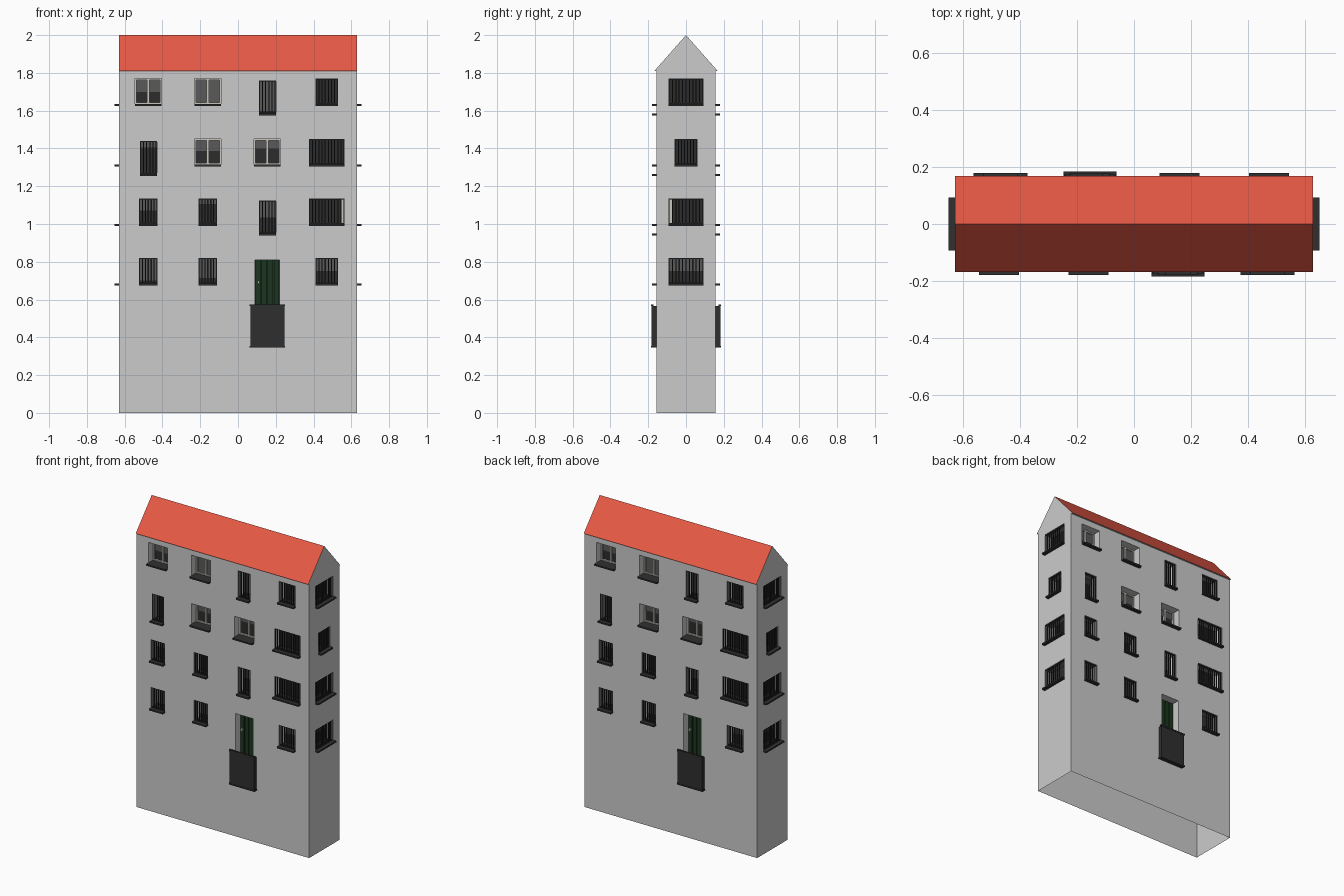
import bpy, bmesh, math
from mathutils import Matrix, Vector

if "Cube" in bpy.data.objects:
    bpy.data.objects.remove(bpy.data.objects["Cube"])

HX, HY, EAVE, RIDGE, DEEP = 0.63, 0.157, 1.81, 2.0, 0.06
COLORS = {
    "roof": (0.8, 0.1, 0.06, 1), "window_glass": (0.025, 0.025, 0.025, 1),
    "blinds": (0.1, 0.1, 0.1, 1), "window_frames": (0.6, 0.57, 0.52, 1),
    "sills": (0.03, 0.03, 0.03, 1), "window_bars": (0.02, 0.02, 0.02, 1),
    "doors": (0.012, 0.035, 0.014, 1), "balconies": (0.028, 0.028, 0.028, 1),
    "door_handles": (0.6, 0.6, 0.45, 1),
}
parts = {}


def part(name):
    return parts.setdefault(name, bmesh.new())


def face(name, M, pts):
    bm = part(name)
    bm.faces.new([bm.verts.new(M @ Vector(p)) for p in pts])


def box(name, M, u0, u1, w0, w1, z0, z1):
    # wall space: u = right, w = outward from the wall, z = up
    c = Vector(((u0 + u1) / 2, -(w0 + w1) / 2, (z0 + z1) / 2))
    S = Matrix.Diagonal((u1 - u0, w1 - w0, z1 - z0, 1))
    bmesh.ops.create_cube(part(name), size=1, matrix=M @ Matrix.Translation(c) @ S)


def wall(M, half, openings):
    # flat wall as a grid with the openings left out, plus their reveals
    us = sorted({-half, half, *[e for o in openings for e in o[:2]]})
    zs = sorted({0, EAVE, *[e for o in openings for e in o[2:4]]})
    for a, b in zip(us, us[1:]):
        for c, d in zip(zs, zs[1:]):
            u, z = (a + b) / 2, (c + d) / 2
            if not any(o[0] < u < o[1] and o[2] < z < o[3] for o in openings):
                face("walls", M, [(a, 0, c), (b, 0, c), (b, 0, d), (a, 0, d)])
    for a, b, c, d in openings:
        ring = [(a, c), (b, c), (b, d), (a, d)]
        for (p, q), (r, s) in zip(ring, ring[1:] + ring[:1]):
            face("walls", M, [(p, 0, q), (p, DEEP, q), (r, DEEP, s), (r, 0, s)])


def window(M, u0, u1, z0, z1, kind, blind):
    face("window_glass", M, [(u0, DEEP, z0), (u1, DEEP, z0), (u1, DEEP, z1), (u0, DEEP, z1)])
    box("sills", M, u0, u1, -DEEP, 0.023, z0 - 0.005, z0 + 0.005)
    if blind:
        y = DEEP - 0.004
        zb = z1 - (z1 - z0) * blind
        face("blinds", M, [(u0, y, zb), (u1, y, zb), (u1, y, z1), (u0, y, z1)])
    if kind == "frame":
        m, t, w = (u0 + u1) / 2, 0.008, (-DEEP, -DEEP + 0.012)
        for a, b in ((u0, u0 + t), (m - t * 0.7, m + t * 0.7), (u1 - t, u1)):
            box("window_frames", M, a, b, *w, z0, z1)
        box("window_frames", M, u0, u1, *w, z0 + 0.004, z0 + 0.012)
        box("window_frames", M, u0, u1, *w, z1 - t, z1)
        return
    if kind in ("gap_right", "gap_left"):
        a, b = (u1 - 0.022, u1) if kind == "gap_right" else (u0, u0 + 0.022)
        box("window_frames", M, a, b, -DEEP, -DEEP + 0.008, z0, z1)
    # vertical security bars between two rails
    n = round((u1 - u0) / 0.018)
    for i in range(n + 1):
        u = u0 + 0.003 + (u1 - u0 - 0.006) * i / n
        box("window_bars", M, u - 0.0028, u + 0.0028, -0.009, -0.003, z0, z1)
    for z in (z0 + 0.008, z1 - 0.003):
        box("window_bars", M, u0, u1, -0.009, -0.003, z - 0.003, z + 0.003)


def door(M, u0, u1, z0, z1):
    face("doors", M, [(u0, DEEP, z0), (u1, DEEP, z0), (u1, DEEP, z1), (u0, DEEP, z1)])
    p = (u1 - u0) / 4
    for i in range(4):
        box("doors", M, u0 + p * i + 0.002, u0 + p * (i + 1) - 0.002, -DEEP, -DEEP + 0.01, z0, z1)
    box("door_handles", M, u0 + 0.012, u0 + 0.024, -DEEP + 0.01, -DEEP + 0.02, 0.685, 0.697)
    # shallow balcony: floor, front panel, sides and hand rail
    a, b, zb, zt, w = 0.062, 0.248, 0.345, 0.575, 0.028
    box("balconies", M, a, b, 0, w, zb, zb + 0.01)
    box("balconies", M, a + 0.003, b - 0.003, w - 0.008, w - 0.002, zb, zt - 0.01)
    for s in (a + 0.003, b - 0.009):
        box("balconies", M, s, s + 0.006, 0, w - 0.008, zb, zt - 0.01)
    box("balconies", M, a, b, w - 0.012, w, zt - 0.01, zt)


# openings: centre, width, bottom, height, kind, blind fraction
C = (-0.475, -0.16, 0.155, 0.47)
FRONT = [
    (C[0], .14, 1.63, .14, "frame", .5), (C[1], .14, 1.63, .14, "frame", 1),
    (C[2], .09, 1.58, .18, "bars", .9), (C[3], .12, 1.63, .14, "bars", 0),
    (C[0], .09, 1.26, .18, "bars", .2), (C[1], .14, 1.31, .14, "frame", .45),
    (C[2], .14, 1.31, .14, "frame", .35), (C[3], .19, 1.31, .14, "bars", 0),
    (C[0], .10, .995, .14, "bars", .45), (C[1], .10, .995, .14, "bars", .2),
    (C[2], .09, .945, .18, "bars", .5), (C[3], .19, .995, .14, "gap_right", 0),
    (C[0], .10, .68, .14, "bars", .85), (C[1], .10, .68, .14, "bars", .75),
    (C[2], .13, .355, .455, "door", 0), (C[3], .12, .68, .14, "bars", .5),
]
SIDE = [
    (0, .185, 1.63, .14, "bars", 0), (0, .12, 1.31, .14, "bars", 0),
    (0, .185, .995, .14, "gap_left", 0), (0, .185, .68, .14, "bars", .5),
]

# four walls; opposite walls are the same, turned half round
for k in range(4):
    half, dist, rows = (HX, HY, FRONT) if k % 2 == 0 else (HY, HX, SIDE)
    M = Matrix.Rotation(k * math.pi / 2, 4, 'Z') @ Matrix.Translation((0, -dist, 0))
    spans = [(round(u - w / 2, 4), round(u + w / 2, 4), z, round(z + h, 4))
             for u, w, z, h, _, _ in rows]
    wall(M, half, spans)
    for s, (_, _, _, _, kind, blind) in zip(spans, rows):
        if kind == "door":
            door(M, *s)
        else:
            window(M, *s, kind, blind)

# roof slopes, eave undersides and gables
E = 0.168
for k in range(2):
    M = Matrix.Rotation(k * math.pi, 4, 'Z')
    face("roof", M, [(-HX, -E, EAVE), (HX, -E, EAVE), (HX, 0, RIDGE), (-HX, 0, RIDGE)])
    face("gables", M, [(HX, -E, EAVE), (HX, E, EAVE), (HX, 0, RIDGE)])
    face("gables", M, [(-HX, -E, EAVE), (-HX, -HY, EAVE), (HX, -HY, EAVE), (HX, -E, EAVE)])

for name, bm in parts.items():
    if name in ("walls", "roof", "gables"):
        bmesh.ops.remove_doubles(bm, verts=bm.verts, dist=1e-4)
    me = bpy.data.meshes.new(name)
    bm.to_mesh(me)
    bm.free()
    ob = bpy.data.objects.new(name, me)
    bpy.context.collection.objects.link(ob)
    if name in COLORS:
        mat = bpy.data.materials.new(name)
        mat.diffuse_color = COLORS[name]
        mat.use_nodes = True
        mat.node_tree.nodes["Principled BSDF"].inputs["Base Color"].default_value = mat.diffuse_color
        me.materials.append(mat)
